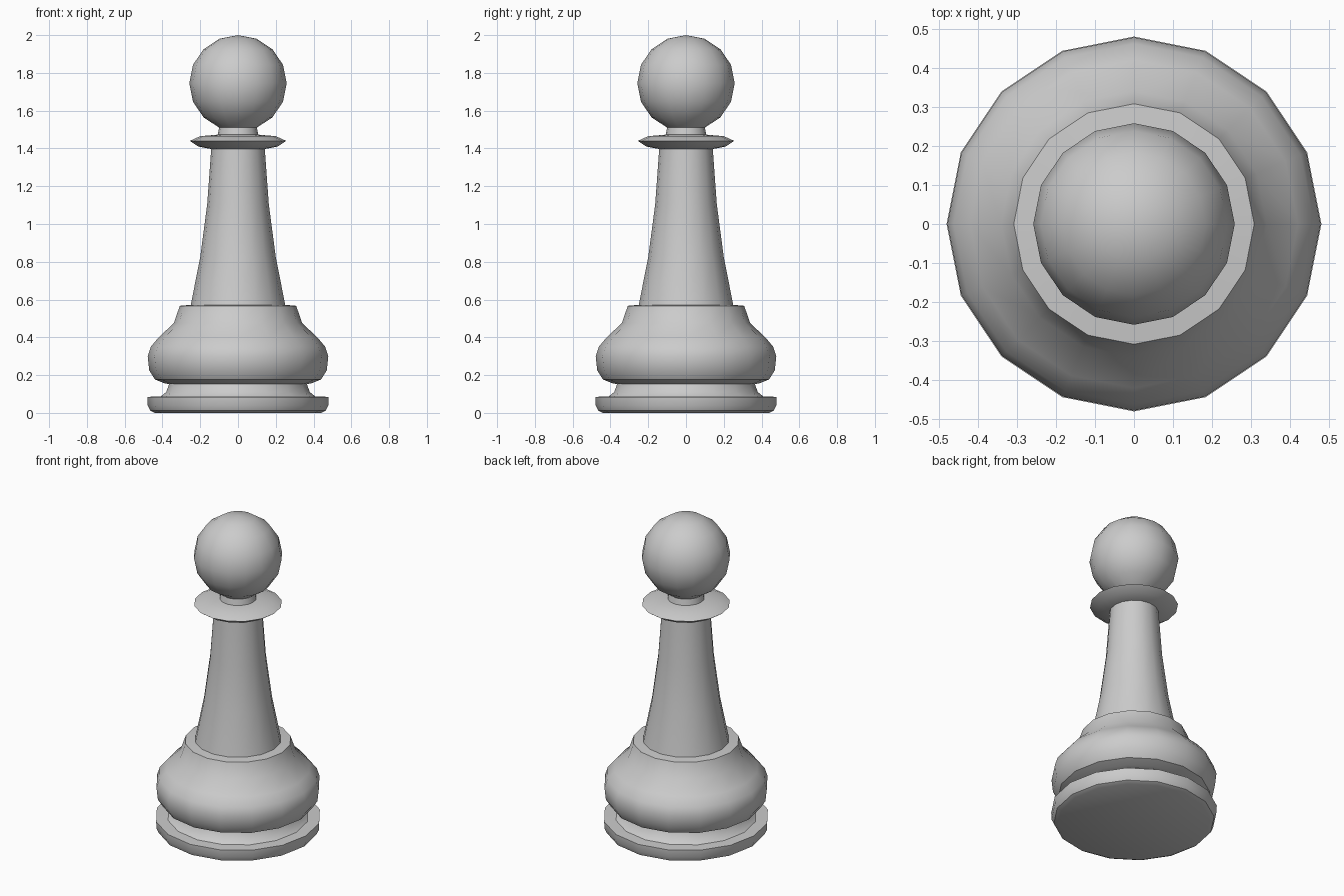
import bpy
from math import sin, cos, pi, radians

if "Cube" in bpy.data.objects:
    bpy.data.objects.remove(bpy.data.objects["Cube"])

SIDES = 16


def lathe(name, profile, angle=35):
    """Revolve (radius, z) points, listed bottom to top, around the z axis."""
    verts, rings, faces = [], [], []
    for r, z in profile:
        n = 1 if r == 0 else SIDES
        rings.append([len(verts) + i % n for i in range(SIDES)])
        verts += [(r * cos(2 * pi * i / SIDES), r * sin(2 * pi * i / SIDES), z) for i in range(n)]
    for low, high in zip(rings, rings[1:]):
        for i in range(SIDES):
            j = (i + 1) % SIDES
            quad = (low[i], low[j], high[j], high[i])
            faces.append(tuple(dict.fromkeys(quad)))
    mesh = bpy.data.meshes.new(name)
    mesh.from_pydata(verts, [], faces)
    obj = bpy.data.objects.new(name, mesh)
    bpy.context.collection.objects.link(obj)
    bpy.ops.object.select_all(action='DESELECT')
    obj.select_set(True)
    bpy.context.view_layer.objects.active = obj
    bpy.ops.object.shade_smooth_by_angle(angle=radians(angle))
    return obj


# Foot disc with the concave groove above it
lathe("foot", [(0, 0), (0.44, 0), (0.465, 0.012), (0.478, 0.04), (0.48, 0.085),
               (0.41, 0.087), (0.38, 0.11), (0.365, 0.152)])

# Rounded bulge with a flat shoulder
lathe("body", [(0.365, 0.152), (0.39, 0.157), (0.44, 0.177), (0.47, 0.225), (0.478, 0.30),
               (0.462, 0.35), (0.42, 0.40), (0.34, 0.475), (0.308, 0.567), (0.25, 0.572)])

# Tapered stem
lathe("stem", [(0.25, 0.572), (0.2, 0.825), (0.163, 1.105), (0.142, 1.397)])

# Collar and short neck
lathe("collar", [(0.142, 1.397), (0.21, 1.41), (0.255, 1.44), (0.2, 1.465),
                 (0.107, 1.473), (0.1, 1.51)])

# Ball head, open where it meets the neck
R = 0.258
head = [(R * sin(k * pi / 8), 1.745 - 0.255 * cos(k * pi / 8)) for k in range(1, 8)]
lathe("head", head + [(0, 2.0)])
